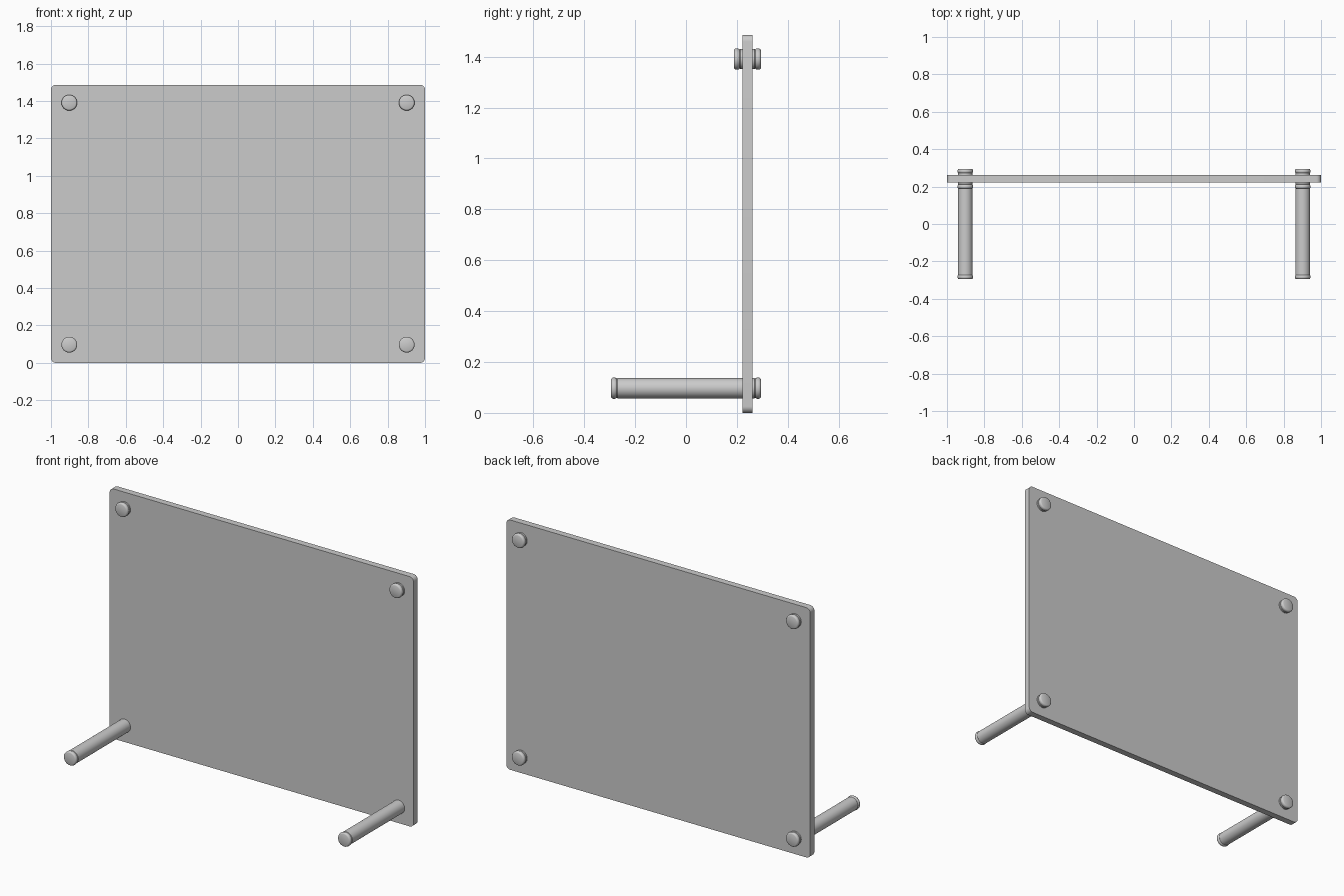
import bpy, bmesh, math
from mathutils import Matrix, Vector

if "Cube" in bpy.data.objects:
    bpy.data.objects.remove(bpy.data.objects["Cube"])

W, H = 2.0, 1.486            # panel size
Y0, Y1 = 0.222, 0.261        # panel front and back
END = 0.295                  # outer face of the back caps
BX, BZ = 0.902, (0.097, 1.391)


def make_object(name, bm):
    bmesh.ops.recalc_face_normals(bm, faces=bm.faces)
    mesh = bpy.data.meshes.new(name)
    bm.to_mesh(mesh)
    bm.free()
    ob = bpy.data.objects.new(name, mesh)
    bpy.context.collection.objects.link(ob)
    bpy.context.view_layer.objects.active = ob
    bpy.ops.object.select_all(action='DESELECT')
    ob.select_set(True)
    bpy.ops.object.shade_smooth_by_angle(angle=math.radians(35))
    return ob


def cap(y, d):
    """Rounded lip profile (y, radius), from the outer face y inwards along d."""
    return [(y, 0.0), (y, 0.034), (y + d * 0.002, 0.038), (y + d * 0.006, 0.041),
            (y + d * 0.011, 0.042), (y + d * 0.016, 0.0415), (y + d * 0.020, 0.040),
            (y + d * 0.022, 0.038), (y + d * 0.024, 0.038), (y + d * 0.026, 0.0395)]


def fitting(name, x, z, front):
    """Pin through the panel with a lipped cap at both ends."""
    profile = cap(front, 1) + cap(END, -1)[::-1]
    bm = bmesh.new()
    verts = [bm.verts.new((r, y, 0)) for y, r in profile]
    edges = [bm.edges.new(pair) for pair in zip(verts, verts[1:])]
    bmesh.ops.spin(bm, geom=verts + edges, cent=(0, 0, 0), axis=(0, 1, 0),
                   angle=math.tau, steps=48)
    bmesh.ops.remove_doubles(bm, verts=bm.verts, dist=1e-5)
    bmesh.ops.translate(bm, verts=bm.verts, vec=(x, 0, z))
    return make_object(name, bm)


# Panel with rounded corners
bm = bmesh.new()
size = Vector((W, Y1 - Y0, H))
bmesh.ops.create_cube(bm, size=1, matrix=Matrix.Translation((0, (Y0 + Y1) / 2, H / 2))
                      @ Matrix.Diagonal(size).to_4x4())
corners = [e for e in bm.edges if abs(e.verts[0].co.y - e.verts[1].co.y) > 0.01]
bmesh.ops.bevel(bm, geom=corners, offset=0.026, segments=8, profile=0.5, affect='EDGES')
make_object("panel", bm)

# Long support legs at the bottom, short studs at the top
for side, x in (("left", -BX), ("right", BX)):
    fitting(f"{side}_support_leg", x, BZ[0], -END)
    fitting(f"{side}_top_stud", x, BZ[1], 0.188)
